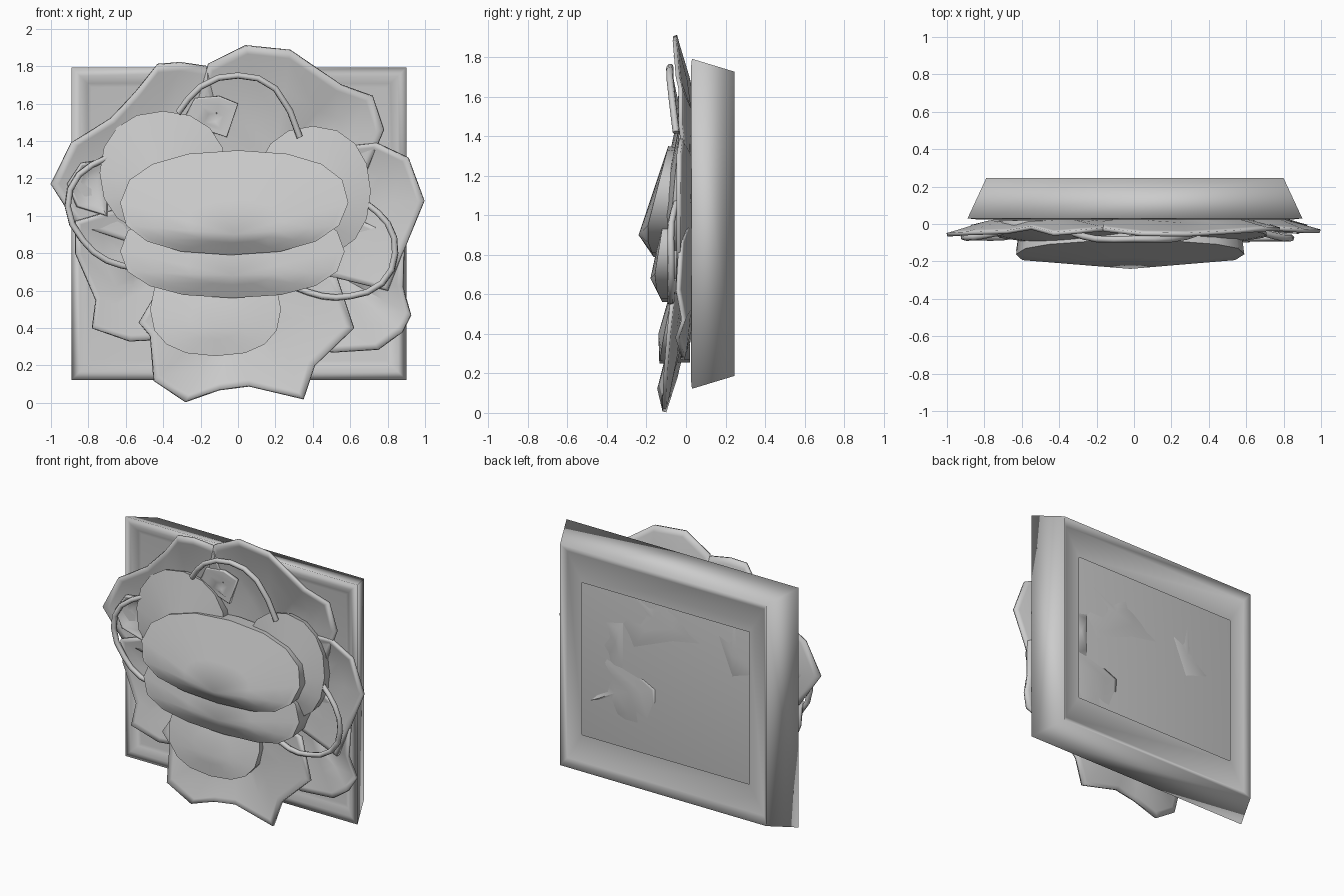
import bpy, bmesh, math, random
from mathutils import Vector

if "Cube" in bpy.data.objects:
    bpy.data.objects.remove(bpy.data.objects["Cube"])

random.seed(4)


def finish(name, bm, angle=50, thickness=0):
    bmesh.ops.recalc_face_normals(bm, faces=bm.faces)
    me = bpy.data.meshes.new(name)
    bm.to_mesh(me)
    bm.free()
    ob = bpy.data.objects.new(name, me)
    bpy.context.collection.objects.link(ob)
    bpy.ops.object.select_all(action='DESELECT')
    bpy.context.view_layer.objects.active = ob
    ob.select_set(True)
    bpy.ops.object.shade_smooth_by_angle(angle=math.radians(angle))
    if thickness:
        mod = ob.modifiers.new("thickness", 'SOLIDIFY')
        mod.thickness = thickness
        mod.offset = 0
    return ob


def bridge(bm, loops):
    n = len(loops[0])
    for a, b in zip(loops, loops[1:]):
        for i in range(n):
            j = (i + 1) % n
            bm.faces.new((a[i], a[j], b[j], b[i]))


# Square frame: stepped front rim, recessed panel, hollow back with an inner lip
def frame():
    sections = [(0.645, 0.53, 0.215), (0.76, 0.72, 0.215), (0.795, 0.77, 0.245),
                (0.895, 0.835, 0.03), (0.85, 0.79, 0.025),
                (0.81, 0.75, 0.05), (0.79, 0.73, 0.055)]
    bm = bmesh.new()
    loops = [[bm.verts.new((0.005 + sx * hx, y, 0.957 + sz * hz))
              for sx, sz in ((-1, -1), (1, -1), (1, 1), (-1, 1))]
             for hx, hz, y in sections]
    bridge(bm, loops)
    bm.faces.new(loops[-1])
    finish("square_frame", bm, 110)


# Wavy leaf: outline in front view, drawn in to a hub that lies deeper
def leaf(name, hub, outline, tip_y, hub_y=0.055):
    bm = bmesh.new()
    loops = []
    tips = [tip_y + random.uniform(-0.015, 0.02) for _ in outline]
    for t in (1.0, 0.93, 0.65, 0.35):
        loop = []
        for (x, z), ty in zip(outline, tips):
            r = min(1, math.hypot(x, z - 0.95) / 0.95)
            edge = hub_y + (ty - hub_y) * r ** 2
            y = hub_y + (edge - hub_y) * t ** 1.5 + random.uniform(-0.015, 0.015) * (t < 0.9)
            loop.append(bm.verts.new((hub[0] + (x - hub[0]) * t, y,
                                      hub[1] + (z - hub[1]) * t)))
        loops.append(loop)
    bridge(bm, loops)
    centre = bm.verts.new((hub[0], hub_y, hub[1]))
    last = loops[-1]
    for i in range(len(last)):
        bm.faces.new((last[i], last[(i + 1) % len(last)], centre))
    finish(name, bm, 50, 0.02)


# Flattened petal: rim slopes forward from the top to a low ridge, then tucks back under
def petal(name, cx, cz, rx, rz, y_top, y_ridge, y_bottom, y_peak, drop, power=2.2, lean=0):
    bm = bmesh.new()
    sides = 16
    ridge = -0.6
    loops = []
    for a in (None, 0, 20, 42, 66):
        s = 0.96 if a is None else math.cos(math.radians(a))
        b = 0 if a is None else math.sin(math.radians(a))
        loop = []
        for i in range(sides):
            th = math.tau * i / sides
            c, d = math.cos(th), math.sin(th)
            u = math.copysign(abs(c) ** (2 / power), c)
            v = math.copysign(abs(d) ** (2 / power), d)
            if v > ridge:
                rim = y_ridge + (y_top - y_ridge) * (v - ridge) / (1 - ridge)
            else:
                rim = y_ridge + (y_bottom - y_ridge) * (ridge - v) / (1 + ridge)
            y = 0.02 if a is None else rim + (y_peak - rim) * (1 - s)
            loop.append(bm.verts.new((cx + rx * u * s + lean * v * s, y,
                                      cz + rz * v * s + drop * (1 - s))))
        loops.append(loop)
    bridge(bm, loops)
    peak = bm.verts.new((cx, y_peak, cz + drop))
    last = loops[-1]
    for i in range(sides):
        bm.faces.new((last[i], last[(i + 1) % sides], peak))
    finish(name, bm, 55)


# Thin curling tendril along a path
def tendril(name, pts, y):
    cu = bpy.data.curves.new(name, 'CURVE')
    cu.dimensions = '3D'
    cu.bevel_depth = 0.018
    cu.bevel_resolution = 1
    cu.resolution_u = 2
    cu.use_fill_caps = True
    sp = cu.splines.new('BEZIER')
    sp.bezier_points.add(len(pts) - 1)
    for i, (p, (x, z)) in enumerate(zip(sp.bezier_points, pts)):
        p.co = Vector((x, y + (0.03 if i in (0, len(pts) - 1) else 0), z))
        p.handle_left_type = p.handle_right_type = 'AUTO'
    bpy.context.collection.objects.link(bpy.data.objects.new(name, cu))


frame()

# Outer leaves
leaf("top_leaf", (0.2, 1.3),
     [(-0.2, 1.2), (-0.22, 1.6), (-0.16, 1.81), (0.04, 1.91), (0.28, 1.885), (0.55, 1.7),
      (0.72, 1.64), (0.78, 1.46), (0.68, 1.22), (0.4, 1.0)], -0.045)
leaf("upper_left_leaf", (-0.4, 1.2),
     [(-0.1, 1.5), (-0.17, 1.8), (-0.31, 1.82), (-0.43, 1.81), (-0.55, 1.66), (-0.68, 1.52),
      (-0.89, 1.39), (-1.0, 1.17), (-0.86, 0.95), (-0.4, 0.8)], -0.05)
leaf("lower_left_leaf", (-0.45, 0.75),
     [(-0.6, 1.05), (-0.87, 0.97), (-0.87, 0.8), (-0.76, 0.55), (-0.78, 0.4), (-0.58, 0.33),
      (-0.35, 0.34), (-0.1, 0.6)], -0.05, 0.04)
leaf("right_leaf", (0.5, 1.05),
     [(0.4, 1.35), (0.74, 1.39), (0.91, 1.31), (0.995, 1.08), (0.9, 0.85), (0.8, 0.6),
      (0.4, 0.7)], -0.05)
leaf("lower_right_leaf", (0.5, 0.7),
     [(0.6, 1.0), (0.89, 0.87), (0.88, 0.62), (0.925, 0.47), (0.88, 0.38), (0.75, 0.285),
      (0.5, 0.27), (0.2, 0.4), (0.2, 0.8)], -0.03)
leaf("bottom_leaf", (-0.02, 0.5),
     [(-0.4, 0.65), (-0.53, 0.43), (-0.47, 0.36), (-0.45, 0.12), (-0.28, 0.005), (-0.1, 0.07),
      (0.06, 0.09), (0.35, 0.02), (0.41, 0.2), (0.62, 0.4), (0.53, 0.67), (0.35, 0.7)],
     -0.125, -0.01)
leaf("small_left_leaf", (-0.78, 1.15),
     [(-0.7, 1.3), (-0.84, 1.28), (-0.91, 1.17), (-0.86, 1.05), (-0.7, 1.0)], -0.05, 0.0)
leaf("small_top_leaf", (-0.12, 1.5),
     [(-0.3, 1.5), (-0.23, 1.63), (-0.1, 1.64), (0.0, 1.6), (-0.06, 1.42)], -0.02, 0.0)

# Rounded flower petals
petal("upper_left_petal", -0.4, 1.23, 0.34, 0.33, -0.03, -0.08, -0.06, -0.12, -0.1)
petal("upper_right_petal", 0.4, 1.13, 0.31, 0.35, -0.03, -0.08, -0.06, -0.12, -0.1)
petal("bottom_petal", -0.12, 0.5, 0.35, 0.25, -0.04, -0.12, -0.135, -0.14, -0.1, 2.4)
petal("lower_petal", -0.03, 0.81, 0.6, 0.25, -0.1, -0.165, -0.12, -0.18, -0.13, 2.3)
petal("front_petal", -0.02, 1.07, 0.61, 0.28, -0.09, -0.205, -0.165, -0.24, -0.17, 2.3, 0.02)

# Tendrils
tendril("top_tendril", [(-0.32, 1.55), (-0.2, 1.69), (0, 1.75), (0.2, 1.68), (0.33, 1.42)], -0.08)
tendril("left_tendril", [(-0.7, 1.31), (-0.85, 1.22), (-0.91, 1.05), (-0.83, 0.87), (-0.7, 0.76),
                         (-0.55, 0.72)], -0.07)
tendril("right_tendril", [(0.68, 1.07), (0.8, 0.96), (0.84, 0.8), (0.77, 0.64), (0.6, 0.57),
                          (0.45, 0.57), (0.3, 0.62)], -0.075)
